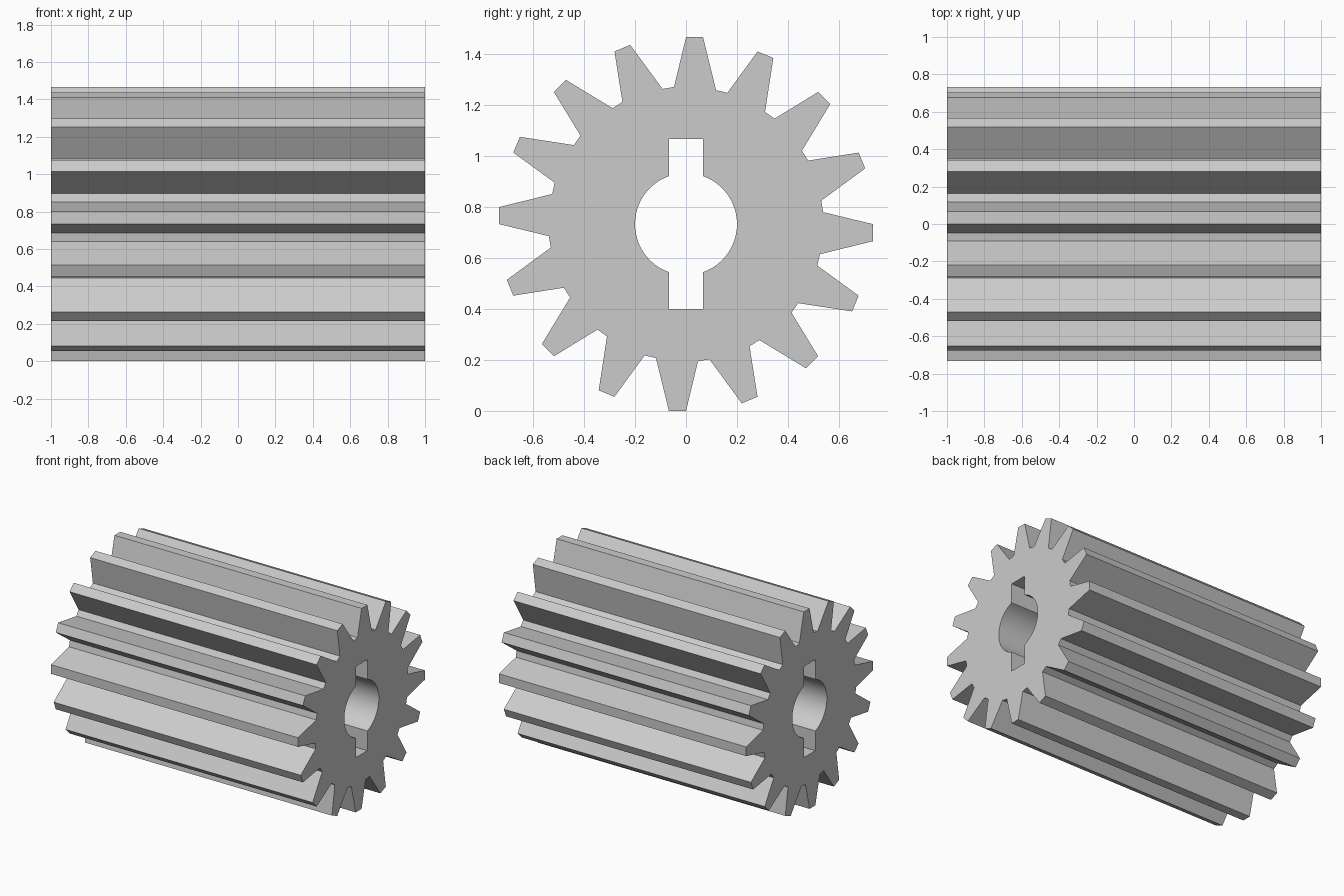
import bpy, bmesh
from math import asin, cos, sin, pi, radians
from mathutils import Matrix, Vector

cube = bpy.data.objects.get("Cube")
if cube:
    bpy.data.objects.remove(cube, do_unlink=True)

TEETH = 16
LENGTH = 2.0
RADIUS = 0.733
BORE = 0.2
KEY_HALF_WIDTH = 0.067
KEY_REACH = 0.333

grey = bpy.data.materials.new("steel grey")
grey.use_nodes = True
colour = (0.6, 0.6, 0.6, 1)
grey.diffuse_color = colour
grey.node_tree.nodes["Principled BSDF"].inputs["Base Color"].default_value = colour


def gear_outline():
    """One slanted tooth, repeated around the axis."""
    tooth = [(-0.047, 0.538), (0, RADIUS), (0.067, RADIUS), (0.118, 0.525)]
    points = []
    for i in range(TEETH):
        turn = Matrix.Rotation(-2 * pi * i / TEETH, 2)
        points += [turn @ Vector(p) for p in tooth]
    return points


def bore_outline(segments=24):
    """Round bore with a keyway at the top and the bottom."""
    gap = asin(KEY_HALF_WIDTH / BORE)
    points = []
    for side in (1, -1):
        for i in range(segments + 1):
            a = gap + (pi - 2 * gap) * i / segments
            points.append(Vector((side * BORE * sin(a), side * BORE * cos(a))))
        points += [Vector((side * KEY_HALF_WIDTH, -side * KEY_REACH)),
                   Vector((-side * KEY_HALF_WIDTH, -side * KEY_REACH))]
    return points


# Gear section, filled between both outlines and extruded along x
bm = bmesh.new()
edges = []
for outline in (gear_outline(), bore_outline()):
    verts = [bm.verts.new((-LENGTH / 2, p.x, p.y + RADIUS)) for p in outline]
    edges += [bm.edges.new((v, verts[i - 1])) for i, v in enumerate(verts)]
bmesh.ops.triangle_fill(bm, edges=edges, use_beauty=True, normal=(1, 0, 0))
end = bmesh.ops.extrude_face_region(bm, geom=bm.faces[:], use_keep_orig=True)
moved = [g for g in end["geom"] if isinstance(g, bmesh.types.BMVert)]
bmesh.ops.translate(bm, verts=moved, vec=(LENGTH, 0, 0))
bmesh.ops.recalc_face_normals(bm, faces=bm.faces[:])

mesh = bpy.data.meshes.new("pinion_gear")
bm.to_mesh(mesh)
bm.free()
mesh.materials.append(grey)
gear = bpy.data.objects.new("pinion_gear", mesh)
bpy.context.collection.objects.link(gear)

# Smooth bore, crisp teeth
bpy.ops.object.select_all(action='DESELECT')
gear.select_set(True)
bpy.context.view_layer.objects.active = gear
bpy.ops.object.shade_smooth_by_angle(angle=radians(25))
